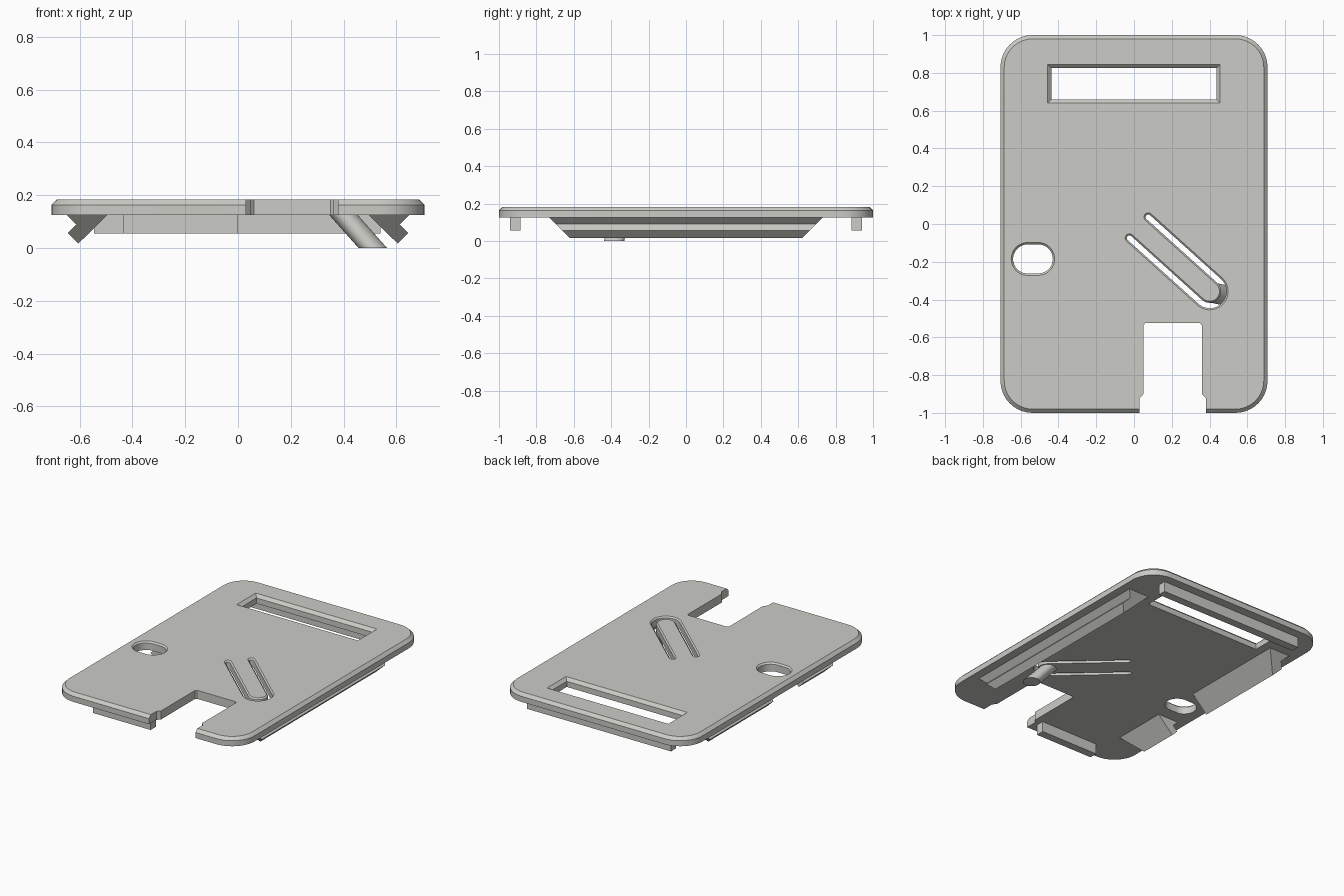
import bpy, bmesh, math
from mathutils import Vector

if "Cube" in bpy.data.objects:
    bpy.data.objects.remove(bpy.data.objects["Cube"])

BOTTOM, TOP, BEVEL = 0.125, 0.183, 0.02

grey = bpy.data.materials.new("warm grey plastic")
grey.diffuse_color = (0.6, 0.6, 0.565, 1)
grey.use_nodes = True
grey.node_tree.nodes["Principled BSDF"].inputs["Base Color"].default_value = grey.diffuse_color


def loft(name, rings):
    """Solid skinned through matching rings of 3D points."""
    bm = bmesh.new()
    rows = [[bm.verts.new(p) for p in ring] for ring in rings]
    n = len(rows[0])
    for a, b in zip(rows, rows[1:]):
        for i in range(n):
            j = (i + 1) % n
            bm.faces.new((a[i], a[j], b[j], b[i]))
    bm.faces.new(rows[0][::-1])
    bm.faces.new(rows[-1])
    bmesh.ops.recalc_face_normals(bm, faces=bm.faces)
    mesh = bpy.data.meshes.new(name)
    bm.to_mesh(mesh)
    bm.free()
    mesh.materials.append(grey)
    obj = bpy.data.objects.new(name, mesh)
    bpy.context.collection.objects.link(obj)
    return obj


def level(outline, z):
    return [(x, y, z) for x, y in outline]


def arc(cx, cy, r, start, end, steps):
    return [(cx + r * math.cos(math.radians(start + (end - start) * i / steps)),
             cy + r * math.sin(math.radians(start + (end - start) * i / steps)))
            for i in range(steps + 1)]


def rounded_rect(x0, x1, y0, y1, r, steps=10):
    return (arc(x1 - r, y1 - r, r, 0, 90, steps) + arc(x0 + r, y1 - r, r, 90, 180, steps)
            + arc(x0 + r, y0 + r, r, 180, 270, steps) + arc(x1 - r, y0 + r, r, 270, 360, steps))


def rect(x0, x1, y0, y1):
    return [(x0, y0), (x1, y0), (x1, y1), (x0, y1)]


def cut(target, outline_at, bevel):
    """Cut a through hole whose rim flares by bevel at the top face."""
    tool = loft("hole_cutter", [level(outline_at(0), 0.05), level(outline_at(0), TOP - bevel),
                                level(outline_at(bevel + 0.02), TOP + 0.02)])
    tool.hide_render = True
    mod = target.modifiers.new("hole", 'BOOLEAN')
    mod.operation, mod.solver, mod.object = 'DIFFERENCE', 'EXACT', tool
    bpy.context.view_layer.objects.active = target
    bpy.ops.object.modifier_apply(modifier=mod.name)
    bpy.data.objects.remove(tool)


# Cover plate with bevelled top edge
plate = loft("cover_plate", [
    level(rounded_rect(-0.707, 0.707, -1, 1, 0.17), BOTTOM),
    level(rounded_rect(-0.707, 0.707, -1, 1, 0.17), TOP - BEVEL),
    level(rounded_rect(-0.687, 0.687, -0.98, 0.98, 0.15), TOP)])

# Display window and oval opening
cut(plate, lambda o: rect(-0.438 - o, 0.436 + o, 0.66 - o, 0.825 + o), BEVEL)
cut(plate, lambda o: rounded_rect(-0.64 - o, -0.43 + o, -0.262 - o, -0.108 + o, 0.0769 + o, 12), 0.01)

# Connector notch, wider at the mouth
half_notch = [(0.175, -1.1), (0.175, -0.922), (0.155, -0.9), (0.155, -0.535), (0.145, -0.525)]
notch = ([(0.205 + x, y) for x, y in half_notch]
         + [(0.205 - x, y) for x, y in reversed(half_notch)])
cut(plate, lambda o: notch, 0)

# U-shaped slot that frees a springy button tongue
ANGLE, BEND, LENGTH = -42, 0.0745, 0.505


def u_slot(o):
    w = 0.014 + o
    local = (arc(0, 0, BEND + w, -90, 90, 20)
             + arc(-LENGTH, BEND, w, 90, 270, 8)
             + arc(0, 0, BEND - w, 90, -90, 20)
             + arc(-LENGTH, -BEND, w, 90, 270, 8))
    c, s = math.cos(math.radians(ANGLE)), math.sin(math.radians(ANGLE))
    return [(0.401 + c * x - s * y, -0.357 + s * x + c * y) for x, y in local]


cut(plate, u_slot, 0.009)

# Leaning push pin under the tongue
pin = loft("button_pin", [level(arc(0.40, -0.36, 0.054, 0, 348.75, 31), BOTTOM),
                          level(arc(0.511, -0.384, 0.054, 0, 348.75, 31), 0)])

# Snap rails with hooked section; outer ends slope at 45 degrees
hook = [(0.495, BOTTOM), (0.605, 0.017), (0.645, 0.057), (0.613, 0.09), (0.65, BOTTOM)]


def snap_rail(name, side, y0, y1, slope0, slope1):
    def end(y, slope):
        return [(side * x, y + slope * (BOTTOM - z), z) for x, z in hook]
    return loft(name, [end(y0, slope0), end(y1, slope1)])


snap_rail("right_snap_rail", 1, -0.73, 0.73, 1, -1)
snap_rail("left_rear_snap_rail", -1, -0.02, 0.73, 0, -1)
snap_rail("left_front_snap_rail", -1, -0.73, -0.35, 1, 0)

# Locating tabs along the front and rear edges
for name, x0, x1, y0, y1 in (("front_tab", -0.435, 0.0, -0.94, -0.885),
                             ("rear_tab", -0.545, 0.54, 0.885, 0.94)):
    loft(name, [level(rect(x0, x1, y0, y1), 0.055), level(rect(x0, x1, y0, y1), BOTTOM)])

# Smooth the curved walls, keep the edges crisp
for obj in (plate, pin):
    bpy.ops.object.select_all(action='DESELECT')
    obj.select_set(True)
    bpy.context.view_layer.objects.active = obj
    bpy.ops.object.shade_smooth_by_angle(angle=math.radians(25))
